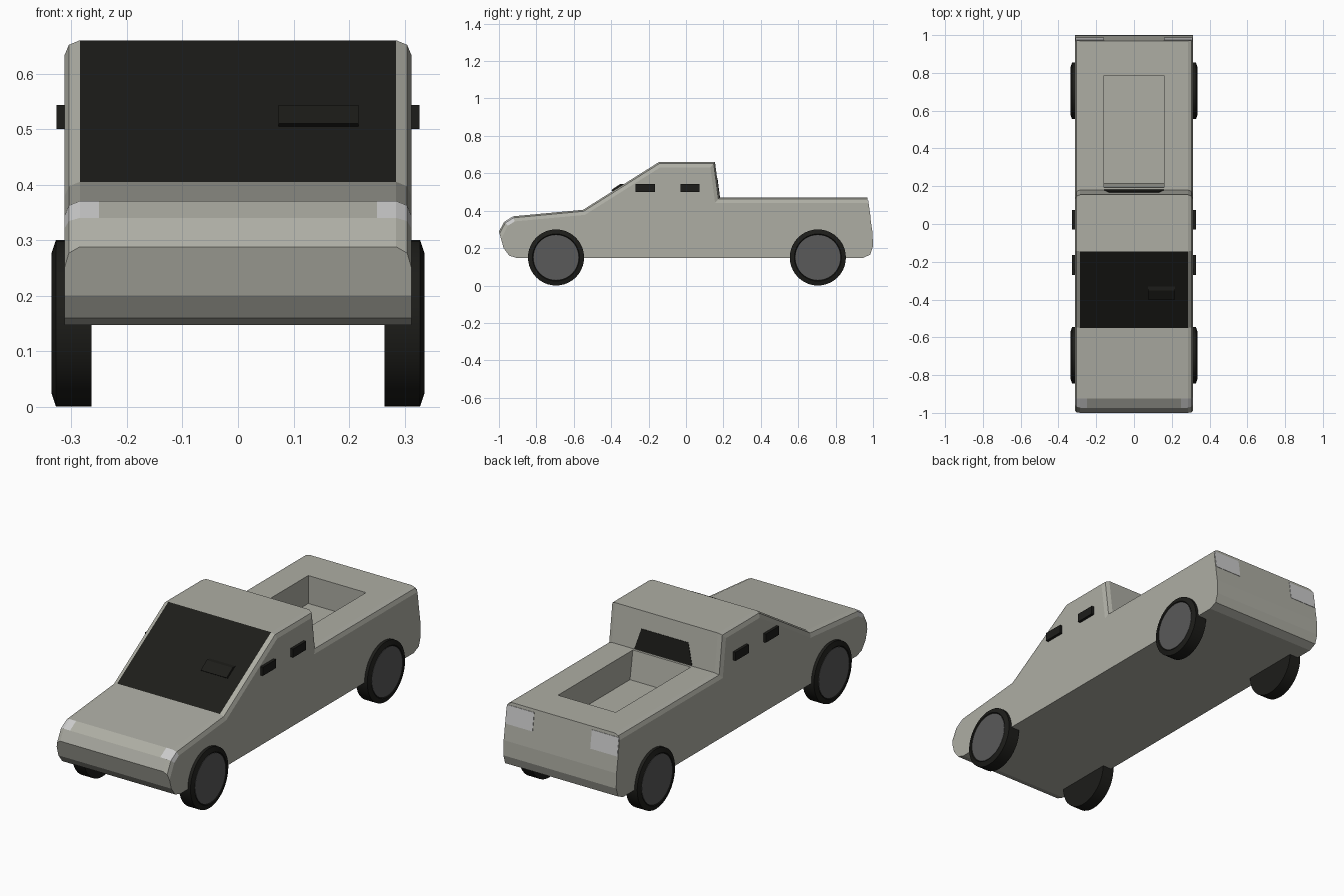
import bpy, bmesh, math
from mathutils import Vector

if "Cube" in bpy.data.objects:
    bpy.data.objects.remove(bpy.data.objects["Cube"])

HALF = 0.313   # half body width
BEV = 0.028    # rounding of the upper body edges


def material(name, c):
    m = bpy.data.materials.new(name)
    m.diffuse_color = (*c, 1)
    m.use_nodes = True
    m.node_tree.nodes["Principled BSDF"].inputs["Base Color"].default_value = m.diffuse_color
    return m


paint = material("paint", (0.42, 0.42, 0.37))
black = material("black", (0.012, 0.012, 0.01))
lens = material("lens", (0.75, 0.75, 0.75))
hub_grey = material("hub_grey", (0.1, 0.1, 0.1))


def finish(bm, name, *mats):
    bmesh.ops.recalc_face_normals(bm, faces=bm.faces[:])
    me = bpy.data.meshes.new(name)
    bm.to_mesh(me)
    bm.free()
    for m in mats:
        me.materials.append(m)
    ob = bpy.data.objects.new(name, me)
    bpy.context.collection.objects.link(ob)
    return ob


def prism(points, x0, x1):
    """Extrude a (y, z) outline from x0 to x1."""
    bm = bmesh.new()
    a = [bm.verts.new((x0, y, z)) for y, z in points]
    b = [bm.verts.new((x1, y, z)) for y, z in points]
    bm.faces.new(a)
    bm.faces.new(b[::-1])
    n = len(points)
    for i in range(n):
        j = (i + 1) % n
        bm.faces.new((a[i], b[i], b[j], a[j]))
    bmesh.ops.recalc_face_normals(bm, faces=bm.faces[:])
    return bm, a, b


# Body: side outline, upper path first (nose to tailgate top), then the underside
upper = [(-1.0, 0.288), (-0.973, 0.34), (-0.925, 0.37), (-0.55, 0.405),
         (-0.145, 0.66), (0.155, 0.66), (0.18, 0.47), (0.97, 0.47)]
lower = [(0.997, 0.285), (1.0, 0.21), (0.985, 0.165), (0.945, 0.147),
         (-0.905, 0.147), (-0.945, 0.16), (-0.975, 0.2)]
bm, a, b = prism(upper + lower, -HALF, HALF)
edges = [bm.edges.get((s[i], s[i + 1])) for s in (a, b) for i in range(len(upper) - 1)]
bmesh.ops.bevel(bm, geom=edges, offset=BEV, offset_type='OFFSET', segments=2,
                profile=0.5, affect='EDGES', clamp_overlap=False)
for x in (-0.25, 0.25):
    bmesh.ops.bisect_plane(bm, geom=bm.verts[:] + bm.edges[:] + bm.faces[:],
                           plane_co=(x, 0, 0), plane_no=(1, 0, 0))
bm.normal_update()
# Windscreen and headlights are coloured faces of the body
for f in bm.faces:
    c = f.calc_center_median()
    if abs(f.normal.x) > 0.95:
        continue
    if abs(c.x) < HALF - BEV and -0.5 < c.y < -0.2 and c.z > 0.45:
        f.material_index = 1
    elif abs(c.x) > 0.25 and -0.97 < c.y < -0.92 and c.z > 0.3:
        f.material_index = 2
body = finish(bm, "body", paint, black, lens)

# Load bed recess
bm, _, _ = prism([(0.187, 0.5), (0.785, 0.5), (0.785, 0.33), (0.215, 0.33)], -0.16, 0.16)
cutter = finish(bm, "bed_cutter")
cutter.hide_render = True
mod = body.modifiers.new("bed", 'BOOLEAN')
mod.object = cutter
mod.operation = 'DIFFERENCE'
mod.solver = 'EXACT'
bpy.context.view_layer.objects.active = body
bpy.ops.object.modifier_apply(modifier=mod.name)
bpy.data.objects.remove(cutter)


def panel(name, mat, p0, p1, corners):
    """Thin plate on the slope p0->p1 (y, z); corners are (x, z)."""
    def y_at(z):
        return p0[0] + (p1[0] - p0[0]) * (z - p0[1]) / (p1[1] - p0[1])
    bm = bmesh.new()
    f = bm.faces.new([bm.verts.new((x, y_at(z) + 0.002, z)) for x, z in corners])
    ext = bmesh.ops.extrude_face_region(bm, geom=[f])["geom"]
    bmesh.ops.translate(bm, vec=(0, -0.006, 0),
                        verts=[v for v in ext if isinstance(v, bmesh.types.BMVert)])
    return finish(bm, name, mat)


# Rear window and tail lights
panel("rear_window", black, upper[6], upper[5],
      [(-0.16, 0.472), (0.16, 0.472), (0.13, 0.575), (-0.13, 0.575)])
for side, s in (("left", 1), ("right", -1)):
    panel(side + "_tail_light", lens, upper[7], lower[0],
          [(s * 0.16, 0.365), (s * 0.31, 0.365), (s * 0.31, 0.455), (s * 0.16, 0.455)])

# Small plate on the windscreen
bm, _, _ = prism([(-0.39, 0.503), (-0.4, 0.51), (-0.352, 0.543), (-0.325, 0.543)], 0.073, 0.217)
finish(bm, "windscreen_plate", black)


def lathe(name, mat, outline, y, s, n=40):
    """Spin a (radius, x) outline round the axle at y, z = 0.15."""
    bm = bmesh.new()
    vs = [bm.verts.new((s * x, y, 0.15 + r)) for r, x in outline]
    es = [bm.edges.new(p) for p in zip(vs, vs[1:])]
    bmesh.ops.spin(bm, geom=vs + es, cent=(0, y, 0.15), axis=(1, 0, 0),
                   angle=math.tau, steps=n, use_duplicate=False)
    bmesh.ops.remove_doubles(bm, verts=bm.verts[:], dist=1e-4)
    ob = finish(bm, name, mat)
    bpy.ops.object.select_all(action='DESELECT')
    ob.select_set(True)
    bpy.context.view_layer.objects.active = ob
    bpy.ops.object.shade_smooth_by_angle(angle=math.radians(25))


# Wheels and door handles on both sides
for side, s in (("left", 1), ("right", -1)):
    for end, y in (("front", -0.695), ("rear", 0.705)):
        lathe(f"{end}_{side}_tyre", black,
              [(0, 0.264), (0.15, 0.264), (0.15, 0.328), (0.126, 0.336), (0.122, 0.332), (0, 0.332)], y, s)
        lathe(f"{end}_{side}_hub", hub_grey,
              [(0, 0.328), (0.121, 0.328), (0.121, 0.334), (0, 0.334)], y, s)
    for end, y0, y1 in (("front", -0.27, -0.165), ("rear", -0.03, 0.073)):
        bm, _, _ = prism([(y0, 0.5), (y1, 0.5), (y1, 0.543), (y0, 0.543)], s * 0.305, s * 0.327)
        finish(bm, f"{end}_{side}_door_handle", black)
